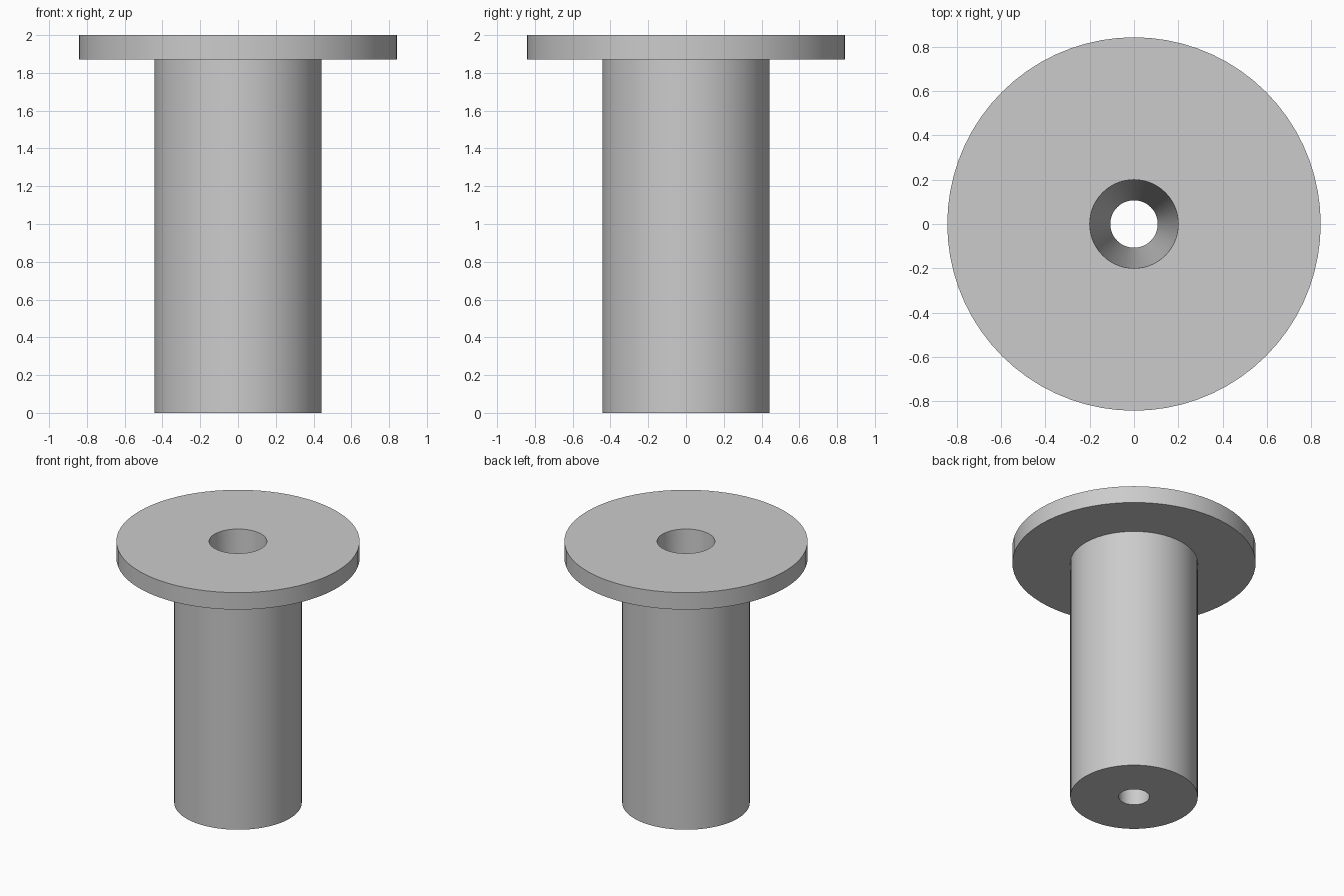
import bpy
import bmesh
import math
from mathutils import Matrix, Vector

cube = bpy.data.objects.get("Cube")
if cube:
    bpy.data.objects.remove(cube, do_unlink=True)

# Plain grey finish
grey = bpy.data.materials.new("plain grey")
grey.use_nodes = True
colour = (0.6, 0.6, 0.6, 1)
grey.diffuse_color = colour
grey.node_tree.nodes["Principled BSDF"].inputs["Base Color"].default_value = colour

# Section: tapered bore, foot, shaft, flange, top face (radius, height)
profile = [(0.107, 0), (0.442, 0), (0.442, 1.87),
           (0.843, 1.87), (0.843, 2), (0.2, 2)]


def lathe(name, section, segments=72):
    """Revolve a closed section about the vertical axis."""
    bm = bmesh.new()
    verts = [bm.verts.new((r, 0, z)) for r, z in section]
    edges = [bm.edges.new((a, b)) for a, b in zip(verts, verts[1:] + verts[:1])]
    bmesh.ops.spin(bm, geom=verts + edges, cent=(0, 0, 0), axis=(0, 0, 1),
                   angle=math.tau, steps=segments, use_merge=True)
    bmesh.ops.remove_doubles(bm, verts=bm.verts, dist=1e-4)
    bmesh.ops.recalc_face_normals(bm, faces=bm.faces)
    mesh = bpy.data.meshes.new(name)
    bm.to_mesh(mesh)
    bm.free()
    obj = bpy.data.objects.new(name, mesh)
    bpy.context.collection.objects.link(obj)
    mesh.materials.append(grey)
    bpy.ops.object.select_all(action="DESELECT")
    obj.select_set(True)
    bpy.context.view_layer.objects.active = obj
    bpy.ops.object.shade_smooth_by_angle(angle=math.radians(30))
    return obj


lathe("flanged_bushing", profile)
